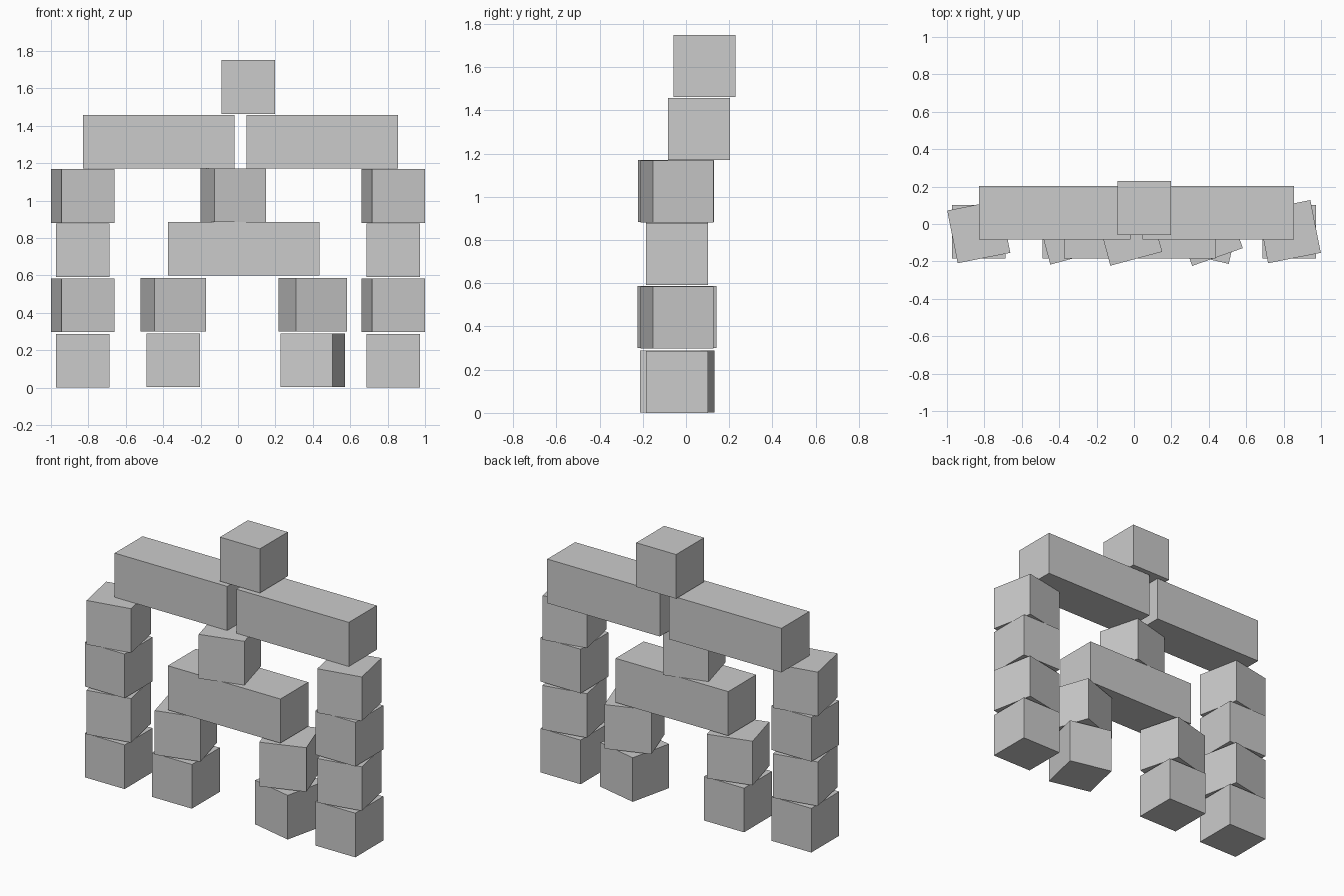
import bpy
from math import radians

if "Cube" in bpy.data.objects:
    bpy.data.objects.remove(bpy.data.objects["Cube"])

S = 0.287        # block edge
LONG = 0.81      # beam length


def block(name, x, y, z, length=S, turn=0):
    """Box with its base at height z, turned about the vertical axis."""
    bpy.ops.mesh.primitive_cube_add(size=1, location=(x, y, z + S / 2),
                                    rotation=(0, 0, radians(turn)))
    ob = bpy.context.object
    ob.name = name
    ob.scale = (length, S, S)
    bpy.ops.object.transform_apply(location=False, rotation=True, scale=True)
    return ob


# Outer columns: four blocks each, every second one turned
for side, x in (("left", -0.83), ("right", 0.83)):
    for i, (z, turn) in enumerate(((0, 0), (0.297, 11.2), (0.591, 0), (0.881, 11.2))):
        block(f"{side}_column_block_{i + 1}", x, -0.041, z, turn=turn)

# Inner columns: two blocks each
for side, x, turns in (("left", -0.346, (0, 15)), ("right", 0.399, (-13, 19.3))):
    for i, turn in enumerate(turns):
        block(f"{side}_inner_block_{i + 1}", x, -0.041, (0.002, 0.3)[i], turn=turn)

# Lower beam and the block standing on it
block("lower_beam", 0.03, -0.042, 0.599, LONG)
block("middle_block", -0.025, -0.047, 0.884, turn=15)

# Upper beams and the block on top
block("upper_beam_left", -0.424, 0.06, 1.171, LONG)
block("upper_beam_right", 0.451, 0.06, 1.171, LONG)
block("top_block", 0.054, 0.086, 1.463)
